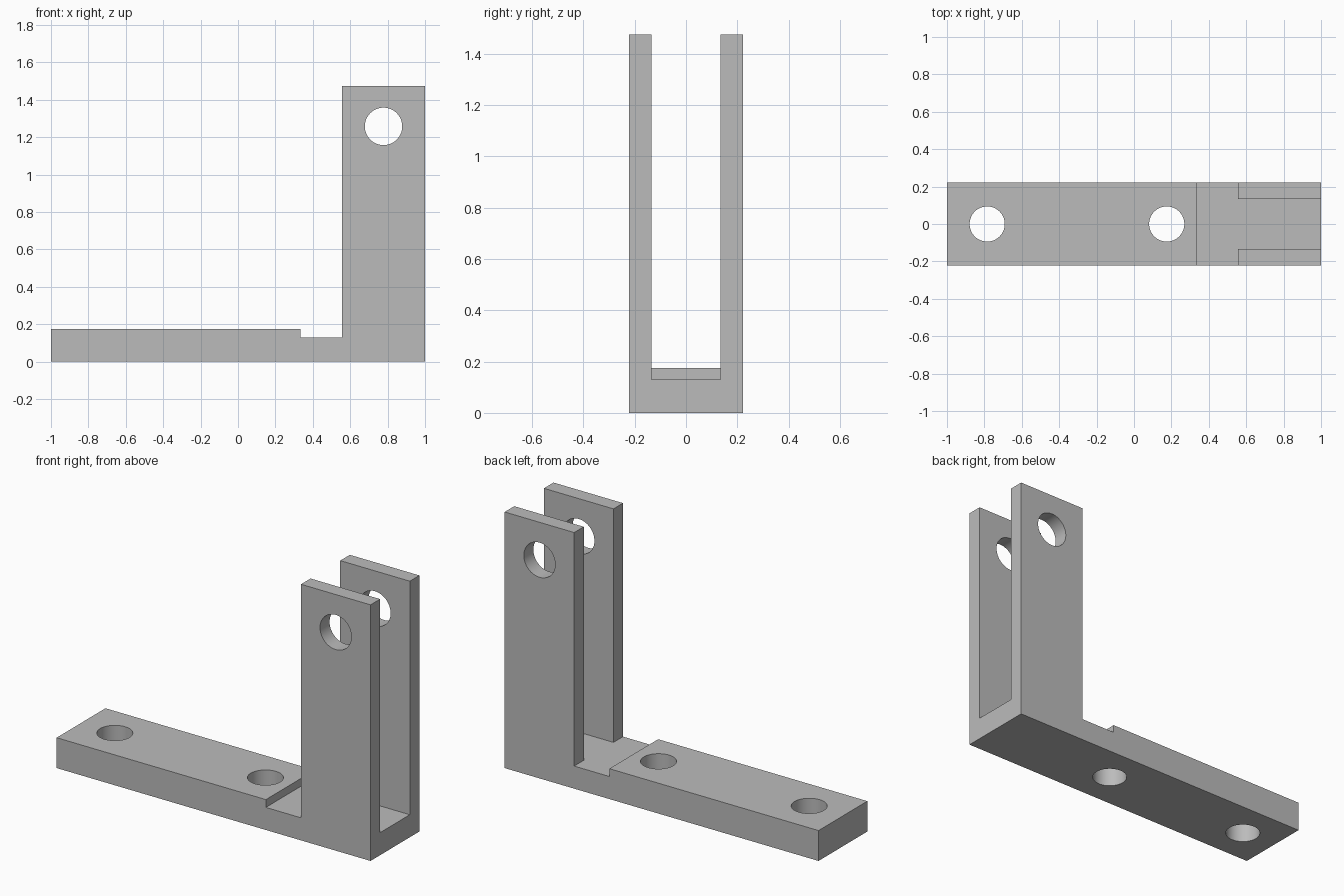
import bpy, bmesh, math
from mathutils import Matrix

cube = bpy.data.objects.get("Cube")
if cube:
    bpy.data.objects.remove(cube, do_unlink=True)

HALF_WIDTH = 0.222
SLOT_HALF = 0.135
FLOOR = 0.13

grey = bpy.data.materials.new("plain grey")
grey.use_nodes = True
grey.diffuse_color = (0.5, 0.5, 0.5, 1)
grey.node_tree.nodes["Principled BSDF"].inputs["Base Color"].default_value = (0.5, 0.5, 0.5, 1)


def make_object(name, bm):
    bmesh.ops.recalc_face_normals(bm, faces=bm.faces)
    mesh = bpy.data.meshes.new(name)
    bm.to_mesh(mesh)
    bm.free()
    mesh.materials.append(grey)
    obj = bpy.data.objects.new(name, mesh)
    bpy.context.collection.objects.link(obj)
    return obj


def extruded_profile(name, points, half):
    """Side profile in x and z, extruded across y."""
    bm = bmesh.new()
    face = bm.faces.new([bm.verts.new((x, -half, z)) for x, z in points])
    new = bmesh.ops.extrude_face_region(bm, geom=[face])["geom"]
    verts = [v for v in new if isinstance(v, bmesh.types.BMVert)]
    bmesh.ops.translate(bm, verts=verts, vec=(0, 2 * half, 0))
    return make_object(name, bm)


def drill(name, location, radius, rotation=Matrix()):
    bm = bmesh.new()
    bmesh.ops.create_cone(bm, cap_ends=True, segments=64, radius1=radius,
                          radius2=radius, depth=1,
                          matrix=Matrix.Translation(location) @ rotation)
    return make_object(name, bm)


def cut(target, cutter):
    cutter.hide_render = True
    mod = target.modifiers.new("cut", 'BOOLEAN')
    mod.operation = 'DIFFERENCE'
    mod.solver = 'EXACT'
    mod.object = cutter
    bpy.context.view_layer.objects.active = target
    bpy.ops.object.modifier_apply(modifier=mod.name)
    bpy.data.objects.remove(cutter, do_unlink=True)


# L-shaped body with a shallow step in front of the upright
bracket = extruded_profile("clevis_bracket", [
    (-1, 0), (1, 0), (1, 1.475), (0.557, 1.475),
    (0.557, FLOOR), (0.333, FLOOR), (0.333, 0.175), (-1, 0.175)], HALF_WIDTH)

# Slot that splits the upright into two arms
cut(bracket, extruded_profile("slot_cutter", [
    (0.45, FLOOR), (1.2, FLOOR), (1.2, 1.7), (0.45, 1.7)], SLOT_HALF))

# Mounting holes in the base
for x in (-0.785, 0.175):
    cut(bracket, drill("base_hole_cutter", (x, 0, 0), 0.094))

# Pivot hole through both arms
cut(bracket, drill("pivot_hole_cutter", (0.778, 0, 1.258), 0.1,
                   Matrix.Rotation(math.pi / 2, 4, 'X')))

# Smooth hole walls, crisp edges
bpy.ops.object.select_all(action='DESELECT')
bracket.select_set(True)
bpy.context.view_layer.objects.active = bracket
bpy.ops.object.shade_smooth_by_angle(angle=math.radians(30))
